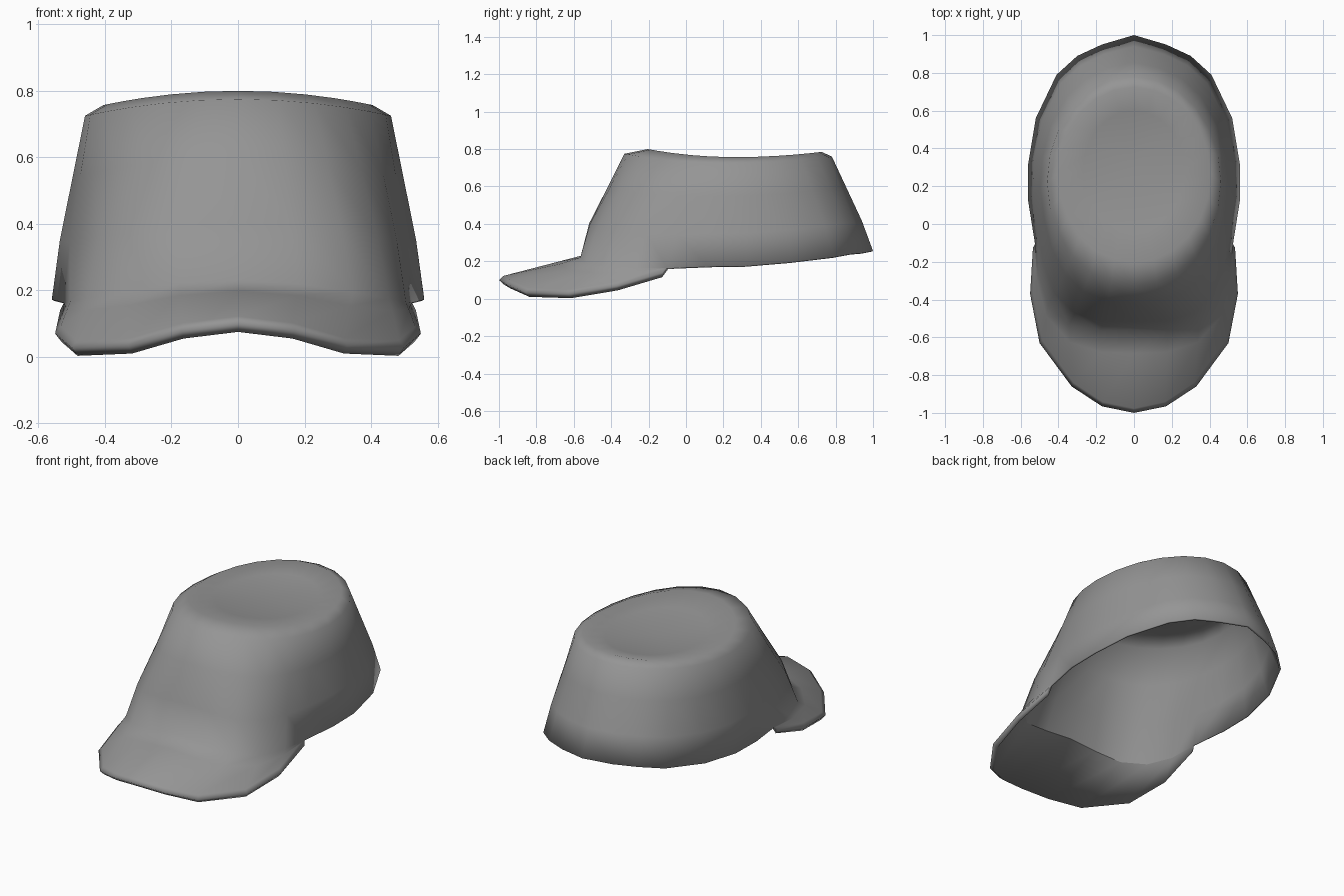
import bpy, bmesh, math
from mathutils import Vector

if "Cube" in bpy.data.objects:
    bpy.data.objects.remove(bpy.data.objects["Cube"])

N = 12           # steps from the back round to the front, on one side
SIDE = 7         # step at which the brim begins
END = 2 * N - SIDE   # the same step on the other side

grey = bpy.data.materials.new("grey cloth")
grey.use_nodes = True
grey.diffuse_color = (0.3, 0.3, 0.3, 1)
grey.node_tree.nodes["Principled BSDF"].inputs["Base Color"].default_value = (0.3, 0.3, 0.3, 1)


def oval(cy, rx, ry, z, front, back):
    """Half oval, back to front, raised by front/back at its two ends."""
    pts = []
    for i in range(N + 1):
        a = math.pi * i / N
        c = math.cos(a)
        pts.append(Vector((rx * math.sin(a), cy + ry * c, z + c * c * (back if c > 0 else front))))
    return pts


def shift(pts, scale, dz, cy=0.225):
    return [Vector((p.x * scale, cy + (p.y - cy) * scale, p.z + dz)) for p in pts]


def blend(a, b, t, swell=1.0, push=0.0):
    """Outline between two others, swollen all round and pushed out at the front."""
    out = shift([p.lerp(q, t) for p, q in zip(a, b)], swell, 0)
    for p in out:
        p.y += push * min(p.y, 0)
    return out


# Half outlines: lower edge of the crown, then the outer edge of the brim
base = [Vector(p) for p in (
    (0, 1, .255), (.17, .95, .245), (.30, .89, .24), (.41, .79, .222), (.52, .56, .195),
    (.56, .32, .175), (.56, .12, .172), (.525, -.1, .163), (.505, -.27, .165), (.455, -.43, .175),
    (.345, -.535, .195), (.18, -.565, .22), (0, -.56, .23))]
edge = [Vector(p) for p in (
    (.535, -.125, .14), (.55, -.37, .07), (.5, -.63, .028), (.33, -.86, .035),
    (.17, -.965, .08), (0, -1, .1))]

# Crown rings from the lower edge to the sunken top
rim = oval(0.225, .46, .555, .725, .05, .035)
crown = [
    blend(base, rim, .32, 1.015, .04),
    blend(base, rim, .68, 1.008, .02),
    rim,
    oval(.26, .405, .465, .757, .043, .028),
    oval(.28, .27, .32, .747, .018, .006),
]
lining = [shift(r, .97, -.015) for r in crown]

# Inner hem, dropping to the underside of the brim at the front
inner_hem = shift(base, .985, -.004)
for p in inner_hem[SIDE + 1:]:
    p.z -= .016

# Brim rings: near the crown, top of the lip, underside of the lip
lip_top = shift(edge, .97, .022, -.2)
lip_low = shift(edge, .965, -.025, -.2)
brim_root = blend(base[SIDE:], lip_top, .3)

bm = bmesh.new()


def ring(half):
    """Vertices of a half outline and its mirror image, as one row."""
    first = [bm.verts.new(p) for p in half]
    on_axis = abs(half[0].x) < 1e-4
    mirrored = [bm.verts.new((-p.x, p.y, p.z)) for p in reversed(half[1 if on_axis else 0:-1])]
    return first + mirrored


def bridge(a, b, closed=False):
    n = len(a)
    for i in range(n if closed else n - 1):
        j = (i + 1) % n
        bm.faces.new((a[i], a[j], b[j], b[i]))


def shell(row, halves, centre_z):
    for half in halves:
        new = ring(half)
        bridge(row, new, True)
        row = new
    centre = bm.verts.new((0, .3, centre_z))
    for i, v in enumerate(row):
        bm.faces.new((v, row[(i + 1) % len(row)], centre))


# Crown outside, lining, and the hem between them round the back
hem, inner = ring(base), ring(inner_hem)
shell(hem, crown, .738)
shell(inner, lining, .723)
bridge(hem[END:] + hem[:SIDE + 1], inner[END:] + inner[:SIDE + 1])

# Brim, joined smoothly to the front of the crown
under_seam = inner[SIDE:END + 1]
rows = [hem[SIDE:END + 1], ring(brim_root), ring(lip_top), ring(edge), ring(lip_low), under_seam]
for a, b in zip(rows, rows[1:]):
    bridge(a, b)
for k in (0, -1):
    bm.faces.new([r[k] for r in rows])

bmesh.ops.recalc_face_normals(bm, faces=bm.faces)
for f in bm.faces:
    f.smooth = True
for a, b in zip(under_seam, under_seam[1:]):
    bm.edges.get((a, b)).smooth = False

mesh = bpy.data.meshes.new("cap")
bm.to_mesh(mesh)
bm.free()
mesh.materials.append(grey)
cap = bpy.data.objects.new("cap", mesh)
bpy.context.collection.objects.link(cap)
